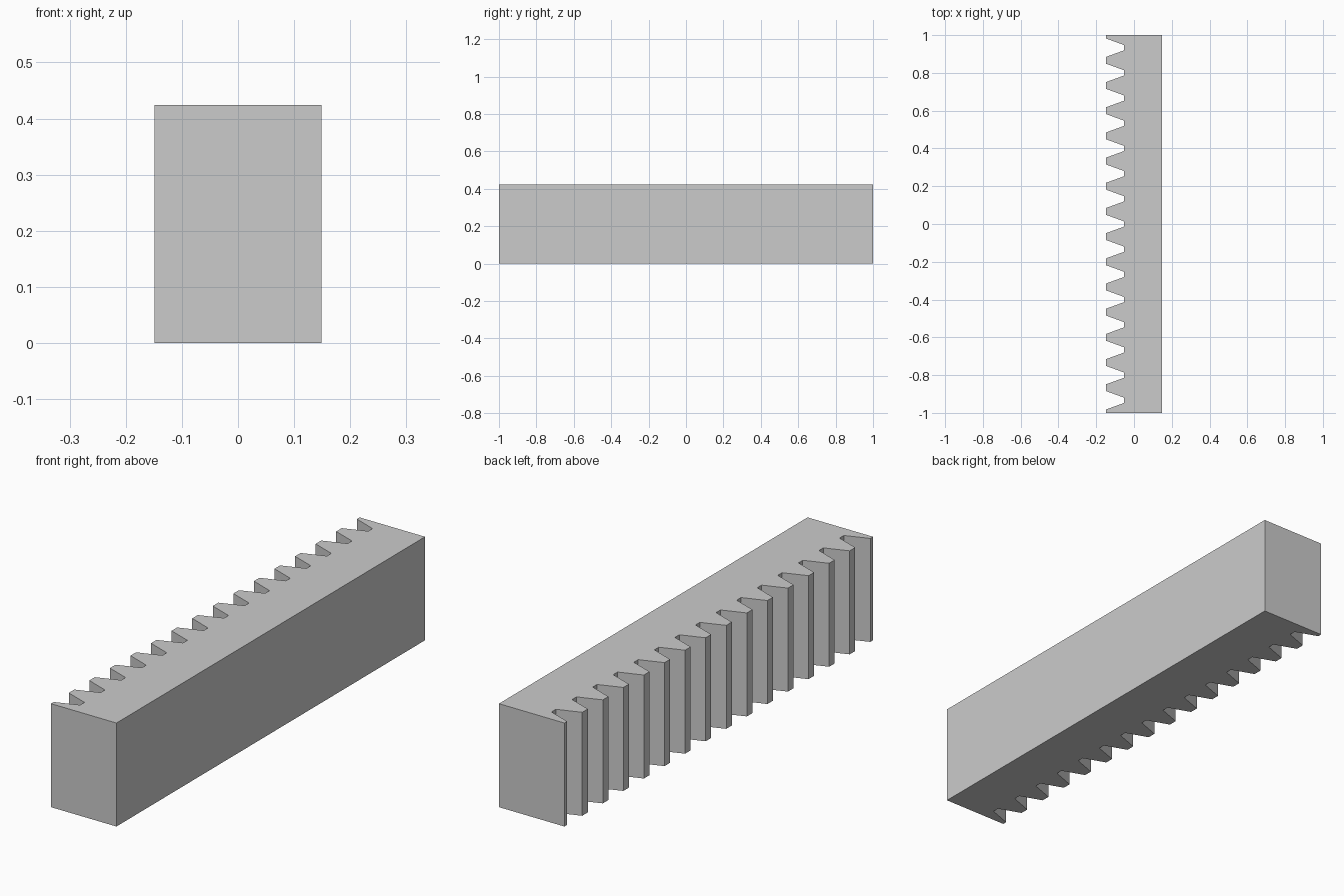
import bpy
import bmesh
from math import pi, tan, radians

cube = bpy.data.objects.get("Cube")
if cube:
    bpy.data.objects.remove(cube, do_unlink=True)

# Rack proportions, all derived from the tooth module
TEETH = 15
LENGTH = 2.0
PITCH = LENGTH / TEETH
MODULE = PITCH / pi
HEIGHT = 10 * MODULE
HALF_WIDTH = 3.5 * MODULE
SLOPE = tan(radians(20))
TIP_X = -HALF_WIDTH
ROOT_X = TIP_X + 2.25 * MODULE
GAP_TIP = PITCH / 4 + MODULE * SLOPE
GAP_ROOT = PITCH / 4 - 1.25 * MODULE * SLOPE

# Steel material
steel = bpy.data.materials.new("plain_grey")
steel.use_nodes = True
grey = (0.6, 0.6, 0.6, 1.0)
steel.diffuse_color = grey
steel.node_tree.nodes["Principled BSDF"].inputs["Base Color"].default_value = grey

# Plan outline: straight back, then trapezoid gaps along the toothed side
outline = [(TIP_X, -LENGTH / 2), (HALF_WIDTH, -LENGTH / 2),
           (HALF_WIDTH, LENGTH / 2), (TIP_X, LENGTH / 2)]
for i in reversed(range(TEETH)):
    y = -LENGTH / 2 + (i + 0.5) * PITCH
    outline += [(TIP_X, y + GAP_TIP), (ROOT_X, y + GAP_ROOT),
                (ROOT_X, y - GAP_ROOT), (TIP_X, y - GAP_TIP)]

# Extrude the outline into the solid rack
bm = bmesh.new()
base = bm.faces.new([bm.verts.new((x, y, 0)) for x, y in outline])
top = bmesh.ops.extrude_face_region(bm, geom=[base], use_keep_orig=True)
bmesh.ops.translate(bm, vec=(0, 0, HEIGHT),
                    verts=[g for g in top["geom"] if isinstance(g, bmesh.types.BMVert)])
bmesh.ops.recalc_face_normals(bm, faces=bm.faces)
mesh = bpy.data.meshes.new("gear_rack")
bm.to_mesh(mesh)
bm.free()
mesh.materials.append(steel)
rack = bpy.data.objects.new("gear_rack", mesh)
bpy.context.collection.objects.link(rack)
